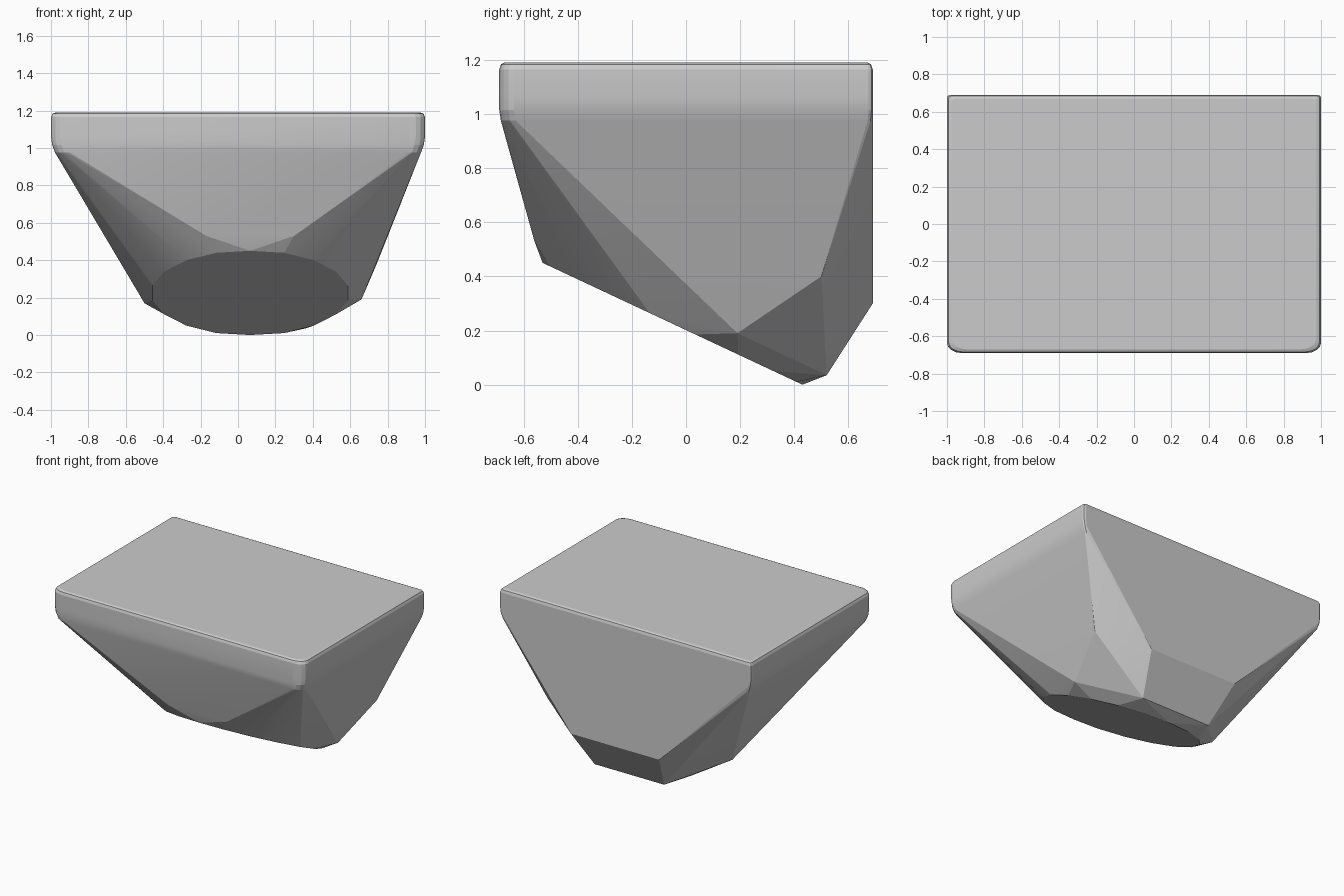
import bpy, bmesh, math

if "Cube" in bpy.data.objects:
    bpy.data.objects.remove(bpy.data.objects["Cube"])

pts = []

# Top slab: stacked outlines with round front corners and tight back corners
# each layer: z, side inset, front inset, back inset
layers = [(1.19, .025, .02, .02), (1.183, .008, .006, .006), (1.165, 0, 0, 0),
          (1.06, 0, 0, 0), (1.015, .007, 0, 0), (.975, .022, .006, .004)]


def corner(cx, cy, rx, ry, sx, sy, z, steps):
    for i in range(steps + 1):
        a = math.pi / 2 * i / steps
        pts.append((sx * (cx + rx * math.cos(a)), sy * (cy + ry * math.sin(a)), z))


for z, side, front, back in layers:
    for s in (-1, 1):
        corner(.92 - side, .635 - front, .08, .055, s, -1, z, 4)
        corner(.985 - side, .675 - back, .015, .015, s, 1, z, 2)

# Tilted oval foot
for i in range(18):
    a = 2 * math.pi * (i + .5) / 18
    c = math.sin(a) / math.cos(math.pi / 18)
    c = max(-1, min(1, c))
    pts.append((.065 + .53 * math.cos(a), -.05 + .48 * c, .225 - .225 * c))

# Facet corners around the foot
pts += [(-.5, .19, .17), (.66, .19, .19), (.75, .5, .4),      # sides
        (-.17, -.56, .53), (.3, -.56, .53),                   # front
        (.57, -.2, .34), (-.43, -.2, .34),                    # front sides
        (-.27, .69, .3), (.43, .69, .3),                      # back face bottom
        (-.19, .52, .035), (.36, .52, .035)]                  # back of the foot

# Wrap everything in one faceted skin
bm = bmesh.new()
for p in pts:
    bm.verts.new(p)
res = bmesh.ops.convex_hull(bm, input=bm.verts[:])
bmesh.ops.delete(bm, geom=[v for v in bm.verts if not v.link_faces], context='VERTS')
bmesh.ops.dissolve_limit(bm, angle_limit=math.radians(1), verts=bm.verts[:], edges=bm.edges[:])
bmesh.ops.recalc_face_normals(bm, faces=bm.faces[:])
mesh = bpy.data.meshes.new("faceted_block")
bm.to_mesh(mesh)
bm.free()
block = bpy.data.objects.new("faceted_block", mesh)
bpy.context.collection.objects.link(block)
bpy.context.view_layer.objects.active = block
block.select_set(True)
bpy.ops.object.shade_smooth_by_angle(angle=math.radians(12))
